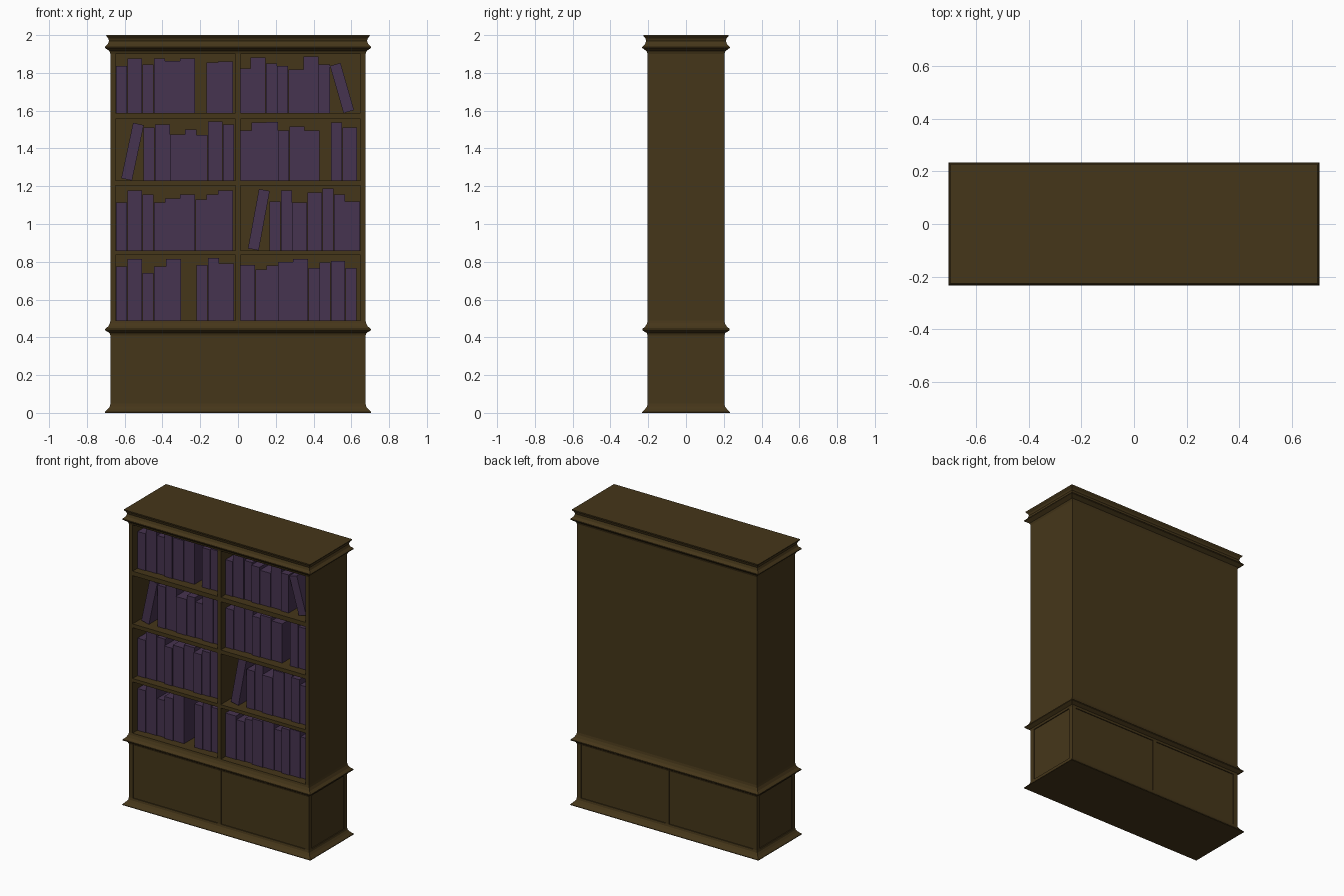
import bpy, bmesh, math
from mathutils import Matrix, Vector

if "Cube" in bpy.data.objects:
    bpy.data.objects.remove(bpy.data.objects["Cube"])

W, D = 0.675, 0.203          # half width and half depth of the carcass


def material(name, color):
    m = bpy.data.materials.new(name)
    m.diffuse_color = color
    m.use_nodes = True
    m.node_tree.nodes["Principled BSDF"].inputs["Base Color"].default_value = m.diffuse_color
    return m


wood = material("dark_wood", (0.06, 0.037, 0.010, 1))
cloth = material("purple_cloth", (0.061, 0.033, 0.08, 1))


def finish(name, bm, mat):
    bmesh.ops.recalc_face_normals(bm, faces=bm.faces)
    me = bpy.data.meshes.new(name)
    bm.to_mesh(me)
    bm.free()
    ob = bpy.data.objects.new(name, me)
    me.materials.append(mat)
    bpy.context.collection.objects.link(ob)
    return ob


def add_box(bm, lo, hi, pivot=None, angle=0):
    lo, hi = Vector(lo), Vector(hi)
    m = Matrix.Translation((lo + hi) / 2) @ Matrix.Diagonal((*(hi - lo), 1))
    if pivot:
        p = Matrix.Translation(pivot)
        m = p @ Matrix.Rotation(angle, 4, 'Y') @ p.inverted() @ m
    bmesh.ops.create_cube(bm, size=1, matrix=m)


def box(name, lo, hi):
    bm = bmesh.new()
    add_box(bm, lo, hi)
    return finish(name, bm, wood)


def moulding(name, profile):
    """Solid rectangular loft; profile is (overhang, z) from bottom to top."""
    bm = bmesh.new()
    rings = []
    for o, z in profile:
        rings.append([bm.verts.new((sx * (W + o), sy * (D + o), z))
                      for sx, sy in ((-1, -1), (1, -1), (1, 1), (-1, 1))])
    for a, b in zip(rings, rings[1:]):
        for i in range(4):
            j = (i + 1) % 4
            bm.faces.new((a[i], a[j], b[j], b[i]))
    bm.faces.new(rings[0][::-1])
    bm.faces.new(rings[-1])
    return finish(name, bm, wood)


# Mouldings: plinth, waist and cornice
moulding("plinth", [(0.03, 0), (0.03, 0.004), (0.012, 0.022), (0.003, 0.035), (0, 0.05)])
moulding("waist_moulding", [(0, 0.41), (0.005, 0.423), (0.028, 0.437), (0.028, 0.444),
                            (0.012, 0.458), (0.003, 0.475), (0, 0.49)])
moulding("cornice", [(0, 1.90), (0.005, 1.915), (0.029, 1.932), (0.029, 1.938),
                     (0.014, 1.953), (0.008, 1.97), (0.012, 1.983), (0.022, 1.994),
                     (0.023, 2.0)])

# Base cabinet: recessed panels with corner and centre stiles
box("base_panels", (-W + 0.006, -D + 0.006, 0.03), (W - 0.006, D - 0.006, 0.43))
for sx in (-1, 1):
    for sy in (-1, 1):
        x, y = sorted((sx * W, sx * (W - 0.03))), sorted((sy * D, sy * (D - 0.03)))
        box("base_corner_stile", (x[0], y[0], 0.03), (x[1], y[1], 0.43))
for sy in (-1, 1):
    y = sorted((sy * D, sy * (D - 0.03)))
    box("base_centre_stile", (-0.013, y[0], 0.03), (0.013, y[1], 0.43))

# Upper carcass: sides, back, divider, shelves
for sx in (-1, 1):
    x = sorted((sx * W, sx * 0.648))
    box("side_panel", (x[0], -D, 0.48), (x[1], D, 1.91))
box("back_panel", (-0.65, 0.175, 0.48), (0.65, D, 1.91))
box("divider", (-0.013, -D, 0.48), (0.013, 0.18, 1.91))
for top, bottom in ((0.86, 0.837), (1.23, 1.204), (1.587, 1.557)):
    box("shelf", (-0.65, -D, bottom), (0.65, 0.18, top))


def books(name, x, z, row):
    """row holds (width, height), (width, 0) for a gap, (width, height, lean)."""
    bm = bmesh.new()
    for i, item in enumerate(row):
        w, h = item[:2]
        front = -0.152 + 0.005 * (i % 3)
        if len(item) == 3:                       # leaning book
            a = math.radians(item[2])
            t = 0.058
            span = t * math.cos(a) + h * abs(math.sin(a))
            if a > 0:                            # top leans right
                px = x + w - span
                lo, piv = px, (px + t, 0, z)
                add_box(bm, (lo, front, z), (lo + t, 0.08, z + h), piv, a)
            else:                                # top leans left
                px = x + h * math.sin(-a)
                add_box(bm, (px, front, z), (px + t, 0.08, z + h), (px, 0, z), a)
        elif h:
            add_box(bm, (x, front, z), (x + w - 0.001, 0.08, z + h))
        x += w
    finish(name, bm, cloth)


# Books, shelf by shelf: T thick, N narrow
T, N = 0.08, 0.06
L, R = -0.646, 0.012
books("books_row1_left", L, 1.587, [(N, .25), (T, .29), (N, .257), (N, .29), (T, .277),
      (T, .29), (N, 0), (N, .268), (T, .273)])
books("books_row1_right", R, 1.587, [(.055, .236), (T, .294), (N, .263), (N, .25), (T, .23),
      (T, .30), (N, .258), (.14, .26, -16)])
books("books_row2_left", L, 1.23, [(.146, .30, 12), (N, .282), (T, .298), (T, .244), (N, .27),
      (N, .24), (T, .313), (N, .296)])
books("books_row2_right", R, 1.23, [(N, .265), (T, .308), (N, .31), (N, .265), (T, .286),
      (T, .265), (N, 0), (N, .308), (T, .28)])
books("books_row3_left", L, 0.86, [(N, .255), (T, .317), (N, .297), (N, .255), (T, .276),
      (T, .297), (N, .27), (N, .297), (T, .318)])
books("books_row3_right", R, 0.86, [(.155, .32, 10.5), (N, .26), (N, .318), (T, .255), (T, .308),
      (N, .328), (N, .297), (T, .26)])
books("books_row4_left", L, 0.49, [(N, .284), (T, .325), (N, .25), (.066, .284), (T, .325),
      (T, 0), (N, .294), (N, .33), (T, .30)])
books("books_row4_right", R, 0.49, [(T, .294), (N, .268), (N, .29), (T, .31), (T, .325),
      (N, .278), (N, .307), (.076, .313), (N, .278)])
